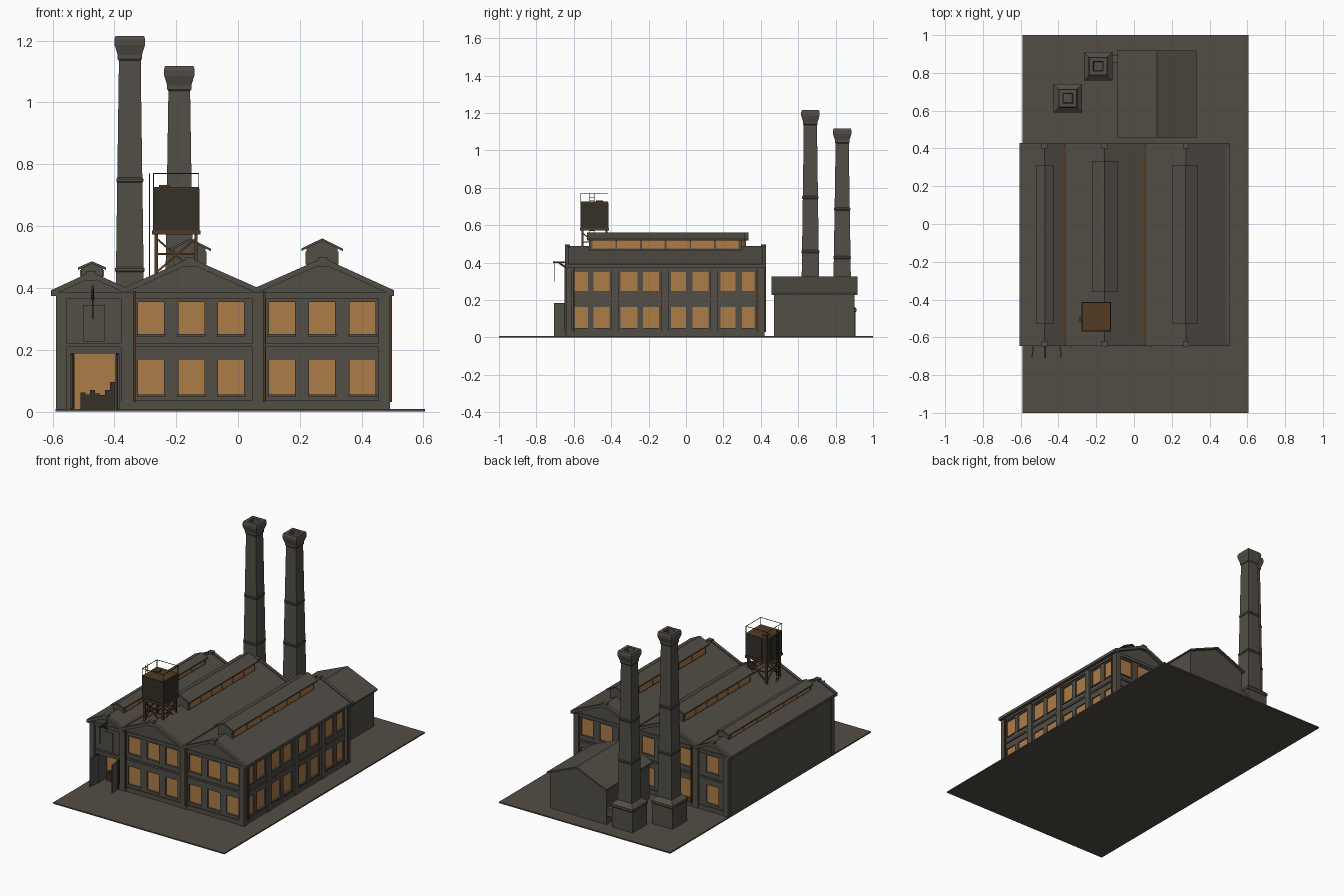
import bpy, bmesh, random
from mathutils import Vector, Matrix

cube = bpy.data.objects.get("Cube")
if cube:
    bpy.data.objects.remove(cube, do_unlink=True)
random.seed(4)


def material(name, *rgb):
    m = bpy.data.materials.new(name)
    m.use_nodes = True
    m.diffuse_color = (*rgb, 1)
    m.node_tree.nodes["Principled BSDF"].inputs["Base Color"].default_value = (*rgb, 1)
    return m


WALL = material("sooty brick", .085, .077, .062)
ROOF = material("weathered slate", .083, .074, .060)
GROUND = material("packed earth", .086, .074, .058)
GLOW = material("lit amber glass", .42, .20, .065)
RUST = material("rusted iron", .085, .043, .017)
IRON = material("dark iron", .035, .029, .022)


def finish(name, bm, mat):
    bmesh.ops.recalc_face_normals(bm, faces=bm.faces)
    me = bpy.data.meshes.new(name)
    bm.to_mesh(me)
    bm.free()
    me.materials.append(mat)
    ob = bpy.data.objects.new(name, me)
    bpy.context.collection.objects.link(ob)
    return ob


def boxes(name, spans, mat):
    """One object from boxes given as (x0, x1, y0, y1, z0, z1)."""
    bm = bmesh.new()
    for a, b, c, d, e, f in spans:
        mid = Matrix.Translation(((a + b) / 2, (c + d) / 2, (e + f) / 2))
        bmesh.ops.create_cube(bm, size=1, matrix=mid @ Matrix.Diagonal((b - a, d - c, f - e, 1)))
    return finish(name, bm, mat)


def beams(name, lines, w, h, mat):
    """One object from square bars running between pairs of points."""
    bm = bmesh.new()
    for p, q in lines:
        p, q = Vector(p), Vector(q)
        turn = (q - p).to_track_quat('X', 'Z').to_matrix().to_4x4()
        size = Matrix.Diagonal(((q - p).length, w, h, 1))
        bmesh.ops.create_cube(bm, size=1, matrix=Matrix.Translation((p + q) / 2) @ turn @ size)
    return finish(name, bm, mat)


def prism(name, profile, y0, y1, mat):
    """Extrude an (x, z) outline along y."""
    bm = bmesh.new()
    face = bm.faces.new([bm.verts.new((x, y0, z)) for x, z in profile])
    out = bmesh.ops.extrude_face_region(bm, geom=[face])["geom"]
    bmesh.ops.translate(bm, vec=(0, y1 - y0, 0), verts=[v for v in out if isinstance(v, bmesh.types.BMVert)])
    return finish(name, bm, mat)


def band(name, line, low, high, y0, y1, mat):
    """Sheet following an (x, z) line, from low to high around it."""
    outline = [(x, z + high) for x, z in line] + [(x, z + low) for x, z in reversed(line)]
    return prism(name, outline, y0, y1, mat)


def square_loft(name, cx, cy, rings, mat):
    """Stack of square rings given as (half width, z)."""
    bm = bmesh.new()
    loops = [[bm.verts.new((cx + sx * r, cy + sy * r, z)) for sx, sy in ((-1, -1), (1, -1), (1, 1), (-1, 1))]
             for r, z in rings]
    for lo, hi in zip(loops, loops[1:]):
        for i in range(4):
            j = (i + 1) % 4
            bm.faces.new((lo[i], lo[j], hi[j], hi[i]))
    bm.faces.new(loops[0])
    bm.faces.new(loops[-1])
    return finish(name, bm, mat)


boxes("ground", [(-.59, .605, -1, 1, 0, .008)], GROUND)

# Main hall: three gabled bays
FRONT, BACK, LEFT, RIGHT = -.63, .41, .48, -.58
RIDGES = [(-.605, .385), (-.475, .445), (-.365, .395), (-.155, .49), (.06, .395), (.275, .49), (.505, .385)]
hall = prism("hall_walls", [(RIGHT, 0), (RIGHT, .386)] + [(x, z - .004) for x, z in RIDGES[1:-1]]
             + [(LEFT, .386), (LEFT, 0)], FRONT, BACK, WALL)

# Window openings and lit panes
ROWS = [(.055, .168), (.25, .355)]
bay_cols = [(c - .042, c + .042) for c in (-.281, -.151, -.022, .142, .272, .403)]
back_cols = bay_cols + [(-.515, -.43)]
side_cols = [(-.60, -.525), (-.495, -.41), (-.35, -.26), (-.23, -.145),
             (-.08, 0), (.035, .12), (.185, .265), (.30, .365)]
cuts, panes, sills = [], [], []
for z0, z1 in ROWS:
    for cols, y, s in ((bay_cols, FRONT, -1), (back_cols, BACK, 1)):
        for a, b in cols:
            cuts.append((a, b, *sorted((y - s * .012, y + s * .02)), z0, z1))
            panes.append((a, b, *sorted((y - s * .013, y - s * .007)), z0, z1))
            sills.append((a - .004, b + .004, *sorted((y, y + s * .005)), z0 - .007, z0))
    for a, b in side_cols:
        cuts.append((LEFT - .012, LEFT + .02, a, b, z0 - .004, z1 - .004))
        panes.append((LEFT - .013, LEFT - .007, a, b, z0 - .004, z1 - .004))
        sills.append((LEFT, LEFT + .005, a - .004, b + .004, z0 - .011, z0 - .004))
DOOR = (-.53, -.395)
cuts.append((*DOOR, FRONT - .02, FRONT + .09, .008, .187))
cutter = boxes("opening_cutter", cuts, WALL)
cutter.hide_render = True
mod = hall.modifiers.new("openings", 'BOOLEAN')
mod.operation, mod.solver, mod.object = 'DIFFERENCE', 'EXACT', cutter
graph = bpy.context.evaluated_depsgraph_get()
cut_mesh = bpy.data.meshes.new_from_object(hall.evaluated_get(graph))
hall.modifiers.clear()
hall.data = cut_mesh
bpy.data.objects.remove(cutter, do_unlink=True)
boxes("window_panes", panes, GLOW)
boxes("window_sills", sills, WALL)

# Pilasters, plinths and string courses
trim = []
for y, s in ((FRONT, -1), (BACK, 1)):
    y0, y1 = sorted((y, y + s * .011))
    for a, b in ((-.588, -.555), (-.378, -.336), (.045, .09), (.455, .49)):
        trim.append((a, b, y0, y1, 0, .382))
    y0, y1 = sorted((y, y + s * .007))
    trim += [(RIGHT, LEFT, y0, y1, .208, .220), (RIGHT, LEFT, y0, y1, .366, .385),
             (DOOR[1] if s < 0 else RIGHT, LEFT, y0, y1, 0, .035)]
for a, b in ((-.64, -.612), (-.40, -.36), (-.132, -.092), (.132, .172), (.378, .42)):
    trim.append((LEFT, LEFT + .011, a, b, 0, .37))
for a, b in ((-.64, -.61), (.39, .42)):
    trim.append((RIGHT - .008, RIGHT, a, b, 0, .38))
for z0, z1 in ((0, .035), (.2, .212), (.36, .375)):
    trim.append((LEFT, LEFT + .007, FRONT, BACK, z0, z1))
boxes("wall_trim", trim, WALL)
boxes("eaves_cornices", [(x - .013, x + .013, -.645, .427, .374, .392) for x in (-.592, .492)], WALL)

# Roof, gable copings, peak blocks and valley gutters
band("hall_roof", RIDGES, -.010, 0, -.635, .415, ROOF)
for label, y in (("front", -.637), ("back", .418)):
    band(label + "_coping", RIDGES, -.012, .007, y - .01, y + .01, WALL)
boxes("peak_blocks", [(x - .016, x + .016, y - .014, y + .014, z - .022, z + .008)
                      for x, z in RIDGES[1::2] for y in (-.634, .414)], WALL)
boxes("valley_gutters", [(x - .007, x + .007, -.628, .408, .392, .402) for x in (-.365, .06)], RUST)
beams("downpipes", [((x, y, .03), (x, y, .39)) for x in (-.335, .085) for y in (-.644, .424)]
      + [((.493, y, .03), (.493, y, .385)) for y in (-.60, .385)], .009, .009, RUST)


def monitor(name, cx, wall, eave, base, top, peak, y0, y1):
    """Raised roof light with a glazed strip on each side."""
    prism(name + "_body", [(cx - wall, base - .03), (cx - wall, top), (cx, peak - .005),
                           (cx + wall, top), (cx + wall, base - .03)], y0 + .012, y1 - .012, WALL)
    band(name + "_roof", [(cx - eave, top), (cx, peak), (cx + eave, top)], -.008, 0, y0, y1, ROOF)
    step = (y1 - y0 - .05) / 6
    glass = []
    for i in range(6):
        a = y0 + .025 + i * step
        for s in (-1, 1):
            x = cx + s * wall
            glass.append((x - .003, x + .003, a + .005, a + step - .005, base + .008, top - .009))
    boxes(name + "_glass", glass, GLOW)


monitor("small_monitor", -.472, .036, .045, .428, .466, .486, -.53, .312)
monitor("middle_monitor", -.155, .05, .067, .468, .527, .56, -.36, .333)
monitor("wide_monitor", .272, .05, .067, .468, .527, .56, -.53, .312)

# Loading entrance, hatch and hoist
boxes("entrance_glow", [(*DOOR, FRONT + .082, FRONT + .088, .008, .187)], GLOW)
boxes("stored_goods", [(x, x + .016, FRONT + .05, FRONT + .078, .008, .05 + random.random() * .05)
                       for x in [-.51 + i * .016 for i in range(7)]], IRON)
beams("entrance_doors", [((-.533, -.638, .097), (-.54, -.706, .097)),
                         ((-.392, -.638, .097), (-.386, -.706, .097))], .007, .176, WALL)
boxes("entrance_posts", [(x - .005, x + .005, -.645, -.63, .008, .19) for x in (-.535, -.39)], IRON)
boxes("loading_hatch", [(-.50, -.43, -.635, -.629, .225, .345)], WALL)
beams("hoist_beam", [((-.47, -.625, .402), (-.47, -.71, .402)), ((-.47, -.63, .365), (-.47, -.68, .40))],
      .009, .01, IRON)
beams("hoist_chain", [((-.47, -.704, .40), (-.47, -.704, .30))], .004, .004, IRON)

# Water tower
TX, TY, R = -.2, -.49, .073
corners = [(-1, -1), (1, -1), (1, 1), (-1, 1)]
boxes("water_tank", [(TX - R, TX + R, TY - R, TY + R, .586, .723)], RUST)
ribs = [(TX - R - .002, TX + R + .002, TY - R - .002, TY + R + .002, z, z + .004) for z in (.587, .632, .677, .718)]
for t in (-.0725, -.036, 0, .036, .0725):
    ribs += [(TX + t - .002, TX + t + .002, TY - R - .002, TY + R + .002, .586, .72),
             (TX - R - .002, TX + R + .002, TY + t - .002, TY + t + .002, .586, .72)]
boxes("tank_ribs", ribs, IRON)
boxes("tank_lid", [(TX - R - .001, TX + R + .001, TY - R - .001, TY + R + .001, .719, .726),
                   (TX - .055, TX - .02, TY + .01, TY + .045, .726, .733)], RUST)
boxes("tank_platform", [(TX - .078, TX + .078, TY - .078, TY + .078, .572, .586)], RUST)
legs, braces, rails = [], [], []
for (ax, ay), (bx, by) in zip(corners, corners[1:] + corners[:1]):
    a, b = Vector((TX + ax * .064, TY + ay * .064, 0)), Vector((TX + bx * .064, TY + by * .064, 0))
    lift = Vector((0, 0, 1))
    legs.append((a + lift * .41, a + lift * .575))
    braces += [(a + lift * .45, b + lift * .56), (b + lift * .45, a + lift * .56), (a + lift * .51, b + lift * .51)]
    a, b = Vector((TX + ax * R, TY + ay * R, 0)), Vector((TX + bx * R, TY + by * R, 0))
    rails += [(a + lift * .72, a + lift * .772), (a + lift * .77, b + lift * .77)]
beams("tower_legs", legs, .011, .011, RUST)
beams("tower_braces", braces, .006, .006, RUST)
beams("tank_railing", rails, .0025, .0025, IRON)
ladder = [((-.286, y, .435), (-.286, y, .77)) for y in (-.515, -.49)]
ladder += [((-.286, -.515, .45 + i * .02), (-.286, -.49, .45 + i * .02)) for i in range(16)]
beams("tank_ladder", ladder, .003, .003, IRON)

# Chimneys with plinths, collars and hollow flared caps
for name, cx, cy, top in (("tall_chimney", -.35, .665, 1.215), ("short_chimney", -.19, .835, 1.117)):
    square_loft(name + "_plinth", cx, cy, [(.072, 0), (.072, .135), (.076, .14), (.076, .155), (.05, .178)], WALL)
    square_loft(name + "_shaft", cx, cy, [
        (.049, .15), (.0355, top - .105), (.0355, top - .08), (.039, top - .075), (.039, top - .062),
        (.049, top - .03), (.050, top - .012), (.046, top), (.026, top), (.022, top - .06)], WALL)
    for f in (.32, .62):
        z = .15 + f * (top - .25)
        r = .049 - f * .0135 + .003
        square_loft(name + "_collar", cx, cy, [(r - .003, z - .008), (r, z - .004), (r, z + .004), (r - .003, z + .008)], WALL)

# Boiler house and its flue
prism("boiler_house", [(-.075, 0), (-.075, .236), (.122, .318), (.32, .236), (.32, 0)], .47, .90, WALL)
band("boiler_roof", [(-.087, .238), (.122, .326), (.331, .238)], -.01, 0, .457, .918, ROOF)
boxes("flue", [(-.15, -.07, .855, .895, .06, .11)], WALL)
